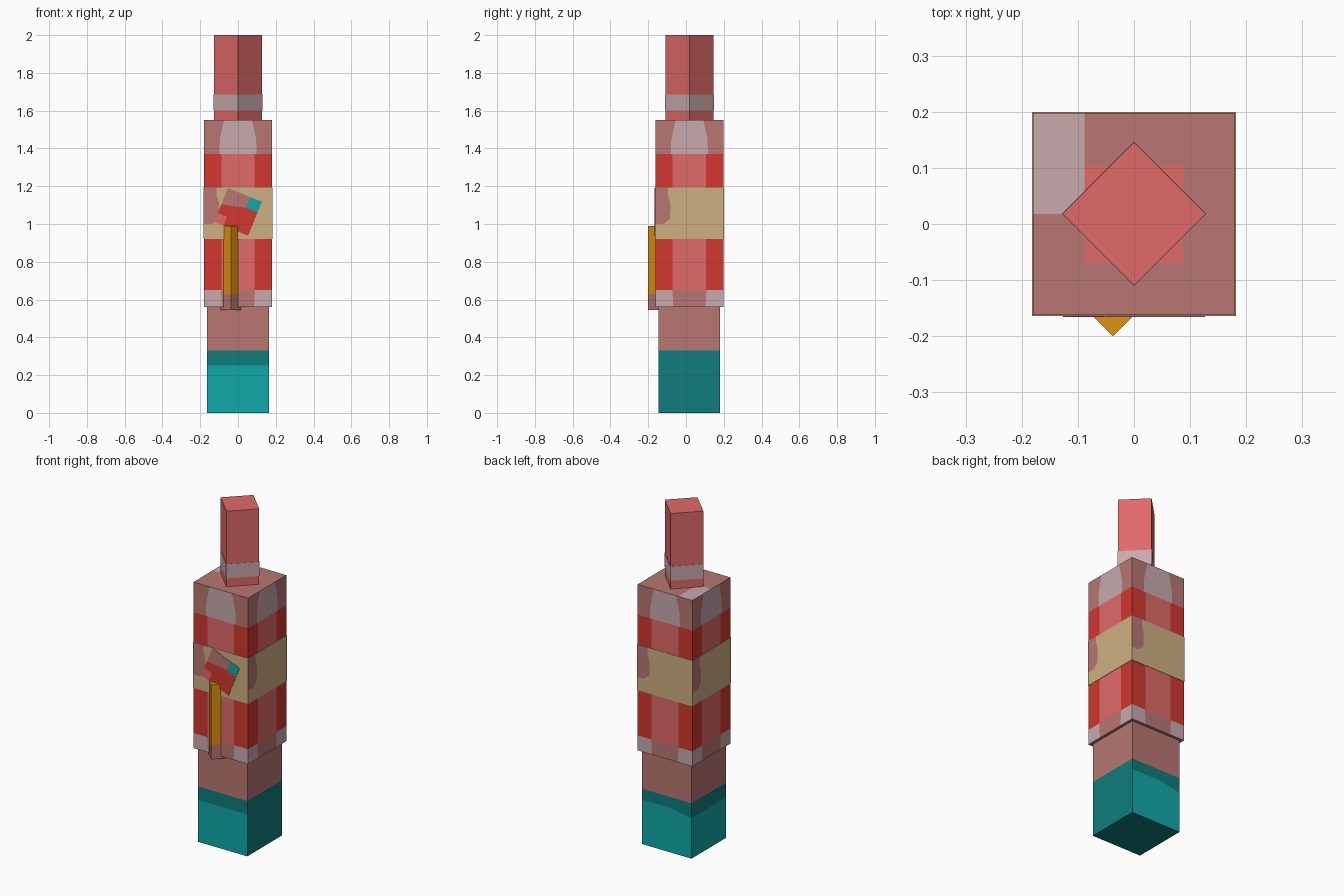
import bpy, bmesh, math
from mathutils import Matrix, Vector

cube = bpy.data.objects.get("Cube")
if cube:
    bpy.data.objects.remove(cube, do_unlink=True)


def linear(c):
    c /= 255
    return c / 12.92 if c <= 0.04045 else ((c + 0.055) / 1.055) ** 2.4


# Flat colours (display values, converted to linear)
PALETTE = {
    "coral": (224, 107, 105), "red": (209, 56, 48), "dusky_rose": (184, 119, 113),
    "pale_grey": (199, 170, 174), "tan": (206, 176, 129), "teal": (16, 169, 168),
    "dark_teal": (16, 124, 124), "gold": (222, 146, 16),
}
MATS = {}
for label, rgb in PALETTE.items():
    m = bpy.data.materials.new(label)
    m.use_nodes = True
    colour = [linear(c) for c in rgb] + [1.0]
    m.diffuse_color = colour
    m.node_tree.nodes["Principled BSDF"].inputs["Base Color"].default_value = colour
    MATS[label] = m


def row(z0, z1, *cells):
    """Horizontal band; each cell is (colour, right edge at z0, right edge at z1)."""
    polys, a, b = [], -1, -1
    for colour, c, d in cells:
        polys.append((colour, [(a, z0), (c, z0), (d, z1), (b, z1)]))
        a, b = c, d
    return polys


def plain(colour, z0, z1):
    return row(z0, z1, (colour, 1, 1))


def prism(name, half, centre, z0, z1, sides, top, bottom, turn=0.0):
    """Square block. sides: four lists of coloured polygons (front, left, back,
    right) with u in -1..1 and real z; top: polygons in -1..1; bottom: a colour."""
    bm = bmesh.new()
    used = []

    def face(colour, points):
        if colour not in used:
            used.append(colour)
        f = bm.faces.new([bm.verts.new(p) for p in points])
        f.material_index = used.index(colour)

    for k, side in enumerate(sides):
        spin = Matrix.Rotation(k * math.pi / 2, 3, 'Z')
        for colour, pts in side:
            face(colour, [spin @ Vector((u * half, -half, z)) for u, z in pts])
    for colour, pts in top:
        face(colour, [(u * half, v * half, z1) for u, v in pts])
    face(bottom, [(-half, half, z0), (half, half, z0), (half, -half, z0), (-half, -half, z0)])
    bmesh.ops.remove_doubles(bm, verts=bm.verts, dist=1e-5)
    bmesh.ops.rotate(bm, verts=bm.verts, cent=(0, 0, 0), matrix=Matrix.Rotation(turn, 3, 'Z'))
    mesh = bpy.data.meshes.new(name)
    bm.to_mesh(mesh)
    bm.free()
    for colour in used:
        mesh.materials.append(MATS[colour])
    ob = bpy.data.objects.new(name, mesh)
    ob.location = centre
    bpy.context.collection.objects.link(ob)
    return ob


CY = 0.018                      # shared axis of the stacked blocks
AXIS = (0, CY, 0)
DIAMOND = math.pi / 4

# Base block: teal foot with a darker band, rose above
upper = plain("dusky_rose", 0.33, 0.56)
front = plain("teal", 0, 0.25) + plain("dark_teal", 0.25, 0.33) + upper
left = plain("dark_teal", 0, 0.33) + upper
back = [("teal", [(-1, 0), (1, 0), (1, 0.24), (0.2, 0.265), (-1, 0.265)]),
        ("dark_teal", [(-1, 0.265), (0.2, 0.265), (1, 0.24), (1, 0.33), (-1, 0.33)])] + upper
right = [("teal", [(-1, 0), (1, 0), (1, 0.25), (0, 0.24), (-1, 0.24)]),
         ("dark_teal", [(-1, 0.24), (0, 0.24), (1, 0.25), (1, 0.33), (-1, 0.33)])] + upper
prism("base_block", 0.163, AXIS, 0, 0.56, [front, left, back, right],
      plain("dusky_rose", -1, 1), "dark_teal")


# Main body: the same striped pattern on all four sides
def striped(z0, z1, outer, middle, b=0.49, t=0.49):
    return row(z0, z1, (outer, -b, -t), (middle, b, t), (outer, 1, 1))


body = (striped(0.56, 0.65, "pale_grey", "dusky_rose", 0.47, 0.50)
        + striped(0.65, 0.92, "red", "coral")
        + plain("tan", 0.92, 1.19)
        + striped(1.19, 1.37, "red", "coral")
        + striped(1.37, 1.45, "dusky_rose", "pale_grey", 0.55, 0.53)
        + striped(1.45, 1.55, "dusky_rose", "pale_grey", 0.53, 0.41))
body_top = (row(-1, -0.49, ("dusky_rose", 1, 1))
            + row(-0.49, 0, ("dusky_rose", -0.49, -0.49), ("coral", 0.48, 0.48), ("dusky_rose", 1, 1))
            + row(0, 0.48, ("pale_grey", -0.49, -0.49), ("coral", 0.48, 0.48), ("dusky_rose", 1, 1))
            + row(0.48, 1, ("pale_grey", -0.49, -0.49), ("dusky_rose", 1, 1)))
prism("body_block", 0.18, AXIS, 0.56, 1.55, [body] * 4, body_top, "dusky_rose")


# Belt: tan with a rose blotch beside each corner
def blotch(z0, z1, b, t):
    return row(z0, z1, ("dusky_rose", b, t), ("tan", 1, 1))


belt = (plain("tan", 0.92, 1.0) + blotch(1.0, 1.03, -0.75, -0.56)
        + blotch(1.03, 1.11, -0.56, -0.55) + blotch(1.11, 1.15, -0.55, -0.62)
        + blotch(1.15, 1.192, -0.62, -0.62))
prism("belt", 0.182, AXIS, 0.92, 1.192, [belt] * 4, plain("tan", -1, 1), "tan")

# Upper post, turned to a diamond, with a pale collar
prism("upper_post", 0.09, AXIS, 1.55, 2.0, [plain("coral", 1.55, 2.0)] * 4,
      plain("coral", -1, 1), "coral", DIAMOND)
prism("post_collar", 0.0912, AXIS, 1.6, 1.685, [plain("pale_grey", 1.6, 1.685)] * 4,
      plain("pale_grey", -1, 1), "pale_grey", DIAMOND)

# Handle: diamond bar sunk into the front
handle = plain("dusky_rose", 0.545, 0.63) + plain("gold", 0.63, 0.99)
prism("handle", 0.054 / math.sqrt(2), (-0.0375, -0.146, 0), 0.545, 0.99, [handle] * 4,
      plain("gold", -1, 1), "dusky_rose", DIAMOND)

# Tilted block above the handle, nearly flush with the belt
H = 0.097
panel = (row(-H, -0.046, ("coral", -0.45, -0.45), ("red", 1, 1))
         + [("red", [(-1, -0.046), (1, -0.046), (1, 0.036), (0.32, 0.036), (-1, 0.004)]),
            ("dusky_rose", [(-1, 0.004), (0.32, 0.036), (0.32, H), (-1, H)]),
            ("teal", [(0.32, 0.036), (1, 0.036), (1, H), (0.32, H)])])
head = prism("tilted_block", H, (0, -0.166 + H, 1.064), -H, H,
             [panel] + [plain("red", -H, H)] * 3, plain("dusky_rose", -1, 1), "red")
head.rotation_euler.y = math.radians(22)
